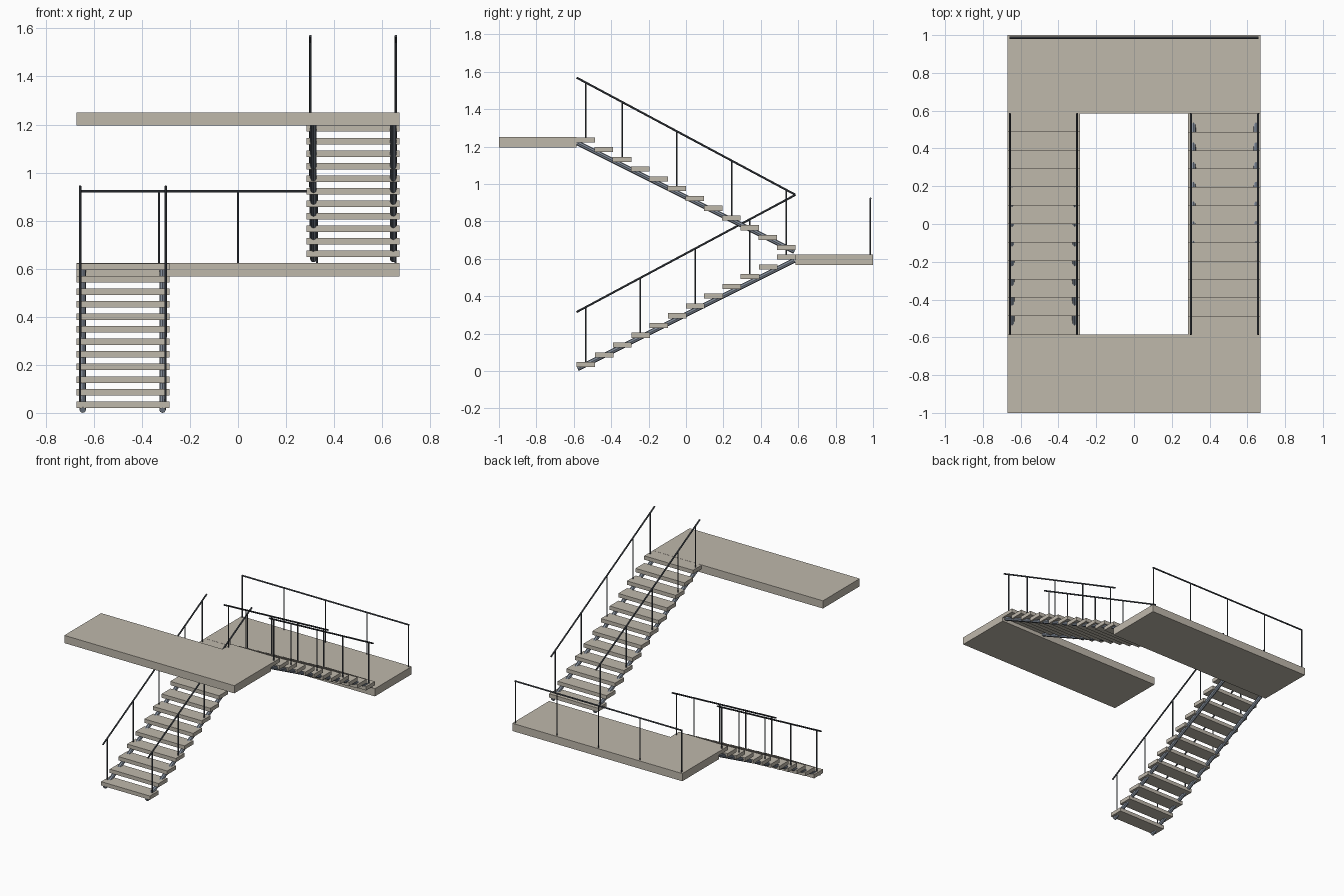
import bpy
from mathutils import Vector

if "Cube" in bpy.data.objects:
    bpy.data.objects.remove(bpy.data.objects["Cube"])


def material(name, rgb):
    m = bpy.data.materials.new(name)
    m.diffuse_color = (*rgb, 1)
    m.use_nodes = True
    m.node_tree.nodes["Principled BSDF"].inputs["Base Color"].default_value = m.diffuse_color
    return m


STONE = material("stone", (0.52, 0.48, 0.41))
STEEL = material("blue_grey_steel", (0.24, 0.28, 0.34))
DARK = material("dark_metal", (0.07, 0.08, 0.095))

HALF_W = 0.671      # overall half width
FLIGHT_IN = 0.286   # inner edge of each flight
FLIGHT_END = 0.585  # half length of each flight
STEPS = 12
GOING, RISE = 2 * FLIGHT_END / STEPS, 0.0522
STOREY = 0.627
TREAD_T, LANDING_T = 0.027, 0.055


def box(name, lo, hi):
    lo, hi = Vector(lo), Vector(hi)
    bpy.ops.mesh.primitive_cube_add(size=1, location=(lo + hi) / 2)
    o = bpy.context.object
    o.name = name
    o.scale = hi - lo
    o.data.materials.append(STONE)


def tube(name, a, b, radius, mat, sides=8):
    a, b = Vector(a), Vector(b)
    d = b - a
    bpy.ops.mesh.primitive_cylinder_add(vertices=sides, radius=radius, depth=d.length,
                                        location=(a + b) / 2)
    o = bpy.context.object
    o.name = name
    o.rotation_mode = 'QUATERNION'
    o.rotation_quaternion = d.to_track_quat('Z', 'Y')
    o.data.materials.append(mat)


def flight(name, s, base):
    """s = 1 climbs toward +y on the left, s = -1 is the same flight turned half round."""
    def p(x, y, z):
        return (s * x, s * y, z + base)

    # treads
    for i in range(STEPS):
        y, top = -FLIGHT_END + i * GOING, 0.048 + i * RISE
        a, b = p(-HALF_W, y, top - TREAD_T), p(-FLIGHT_IN, y + GOING + 0.002, top)
        box(f"{name}_tread", [min(q) for q in zip(a, b)], [max(q) for q in zip(a, b)])

    # stringers under the treads
    for x in (-0.646, -0.314):
        tube(f"{name}_stringer", p(x, -0.58, 0.012), p(x, 0.58, 0.592), 0.0135, STEEL)

    # handrails with posts
    rail_z = lambda y: 0.6285 + y * RISE / GOING
    for x in (-0.657, -0.301):
        tube(f"{name}_handrail", p(x, -FLIGHT_END, rail_z(-FLIGHT_END)),
             p(x, FLIGHT_END, rail_z(FLIGHT_END)), 0.0055, DARK)
        for i in (0, 3, 6, 9, 11):
            y = -FLIGHT_END + (i + 0.5) * GOING
            tube(f"{name}_post", p(x, y, 0.04 + i * RISE), p(x, y, rail_z(y)), 0.004, DARK)


flight("lower", 1, 0)
flight("upper", -1, STOREY)

# landings
box("middle_landing", (-HALF_W, FLIGHT_END, 0.623 - LANDING_T), (HALF_W, 1, 0.623))
box("top_landing", (-HALF_W, -1, 1.25 - LANDING_T), (HALF_W, -FLIGHT_END, 1.25))

# guard rail along the back of the middle landing
tube("landing_handrail", (-0.66, 0.986, 0.922), (0.66, 0.986, 0.922), 0.0055, DARK)
for k in range(-2, 3):
    tube("landing_post", (k * 0.328, 0.986, 0.61), (k * 0.328, 0.986, 0.922), 0.004, DARK)
